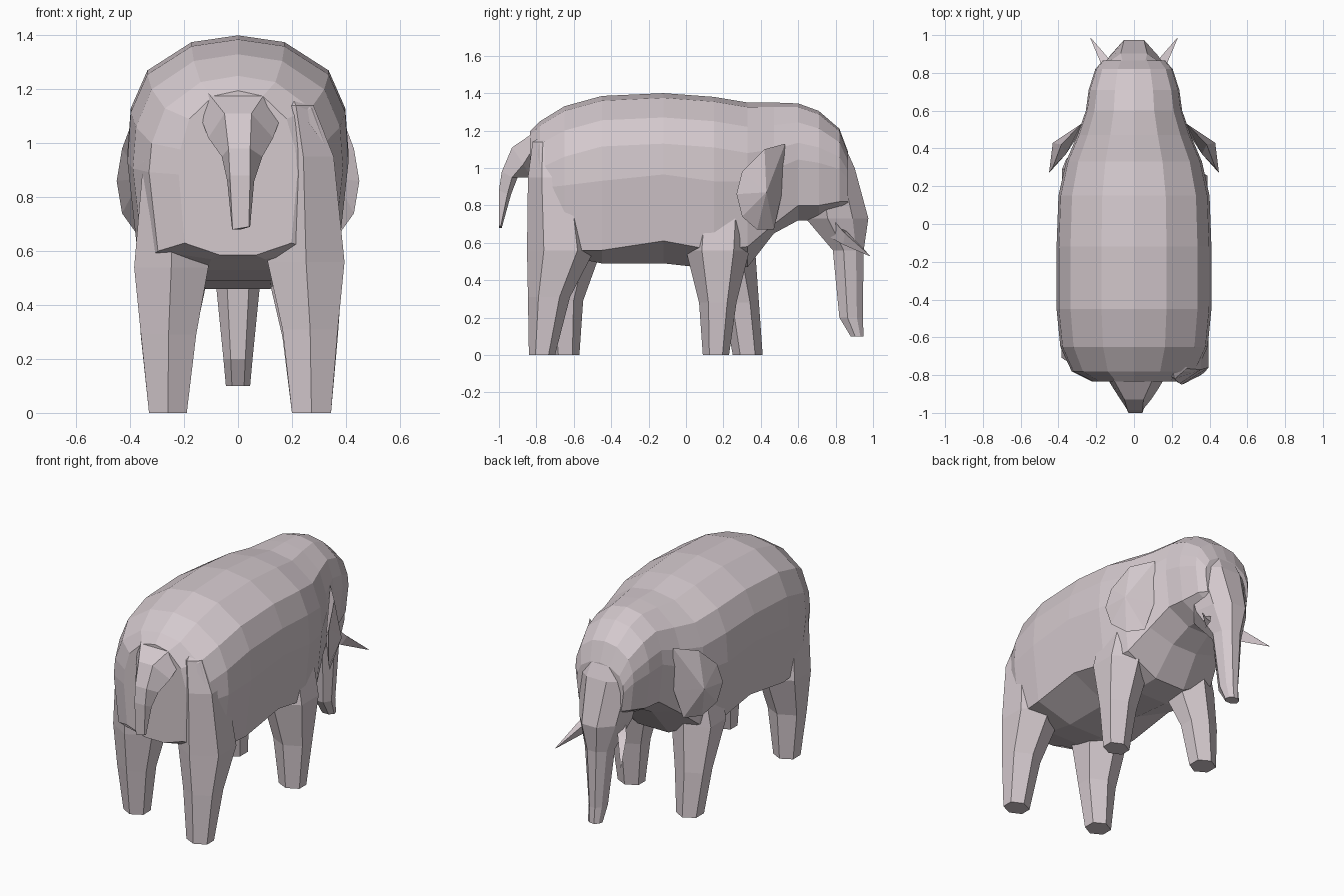
import bpy, bmesh
from math import sin, cos, radians

skin = bpy.data.materials.new("skin")
skin.diffuse_color = (.66, .585, .615, 1)


def finish(name, bm):
    bmesh.ops.recalc_face_normals(bm, faces=bm.faces)
    me = bpy.data.meshes.new(name)
    bm.to_mesh(me)
    bm.free()
    me.materials.append(skin)
    ob = bpy.data.objects.new(name, me)
    bpy.context.collection.objects.link(ob)
    return ob


def loft(name, rings):
    """Skin a list of equal-length point rings and cap both ends."""
    bm = bmesh.new()
    vs = [[bm.verts.new(p) for p in r] for r in rings]
    n = len(rings[0])
    for a, b in zip(vs, vs[1:]):
        for i in range(n):
            j = (i + 1) % n
            bm.faces.new((a[i], a[j], b[j], b[i]))
    bm.faces.new(vs[0])
    bm.faces.new(vs[-1])
    return finish(name, bm)


def hex_ring(z, x0, x1, y0, y1):
    """Horizontal hexagon filling the given limits."""
    cx, cy, rx, ry = (x0 + x1) / 2, (y0 + y1) / 2, (x1 - x0) / 2, (y1 - y0) / 2
    return [(cx + rx * cos(radians(a)) / cos(radians(30)), cy + ry * sin(radians(a)), z)
            for a in range(30, 390, 60)]


def body_ring(y, w, zt, zs, zb):
    """Symmetric cross-section with a round back and a flat underside."""
    k = min(1, (zt - zs) / .7)
    half = [(.42 * w, zt - .025 * k), (.82 * w, zt - .13 * k), (.97 * w, zt - .27 * k),
            (w, .45 * zt + .55 * zs), (.9 * w, zs), (.3 * w, zb)]
    pts = [(0, zt)] + half + [(-x, z) for x, z in reversed(half)]
    return [(x, y, z) for x, z in pts]


# Torso and head: y, half width, top, lower side edge, underside
body = loft("body", [body_ring(*s) for s in (
    (-.835, .22, 1.195, .63, .585), (-.78, .33, 1.25, .60, .57), (-.65, .39, 1.33, .56, .53),
    (-.45, .41, 1.385, .56, .49), (-.12, .41, 1.40, .61, .49), (.15, .40, 1.38, .56, .46),
    (.33, .36, 1.35, .58, .47), (.47, .30, 1.35, .70, .65), (.60, .255, 1.345, .80, .72),
    (.71, .24, 1.305, .80, .72), (.82, .205, 1.21, .82, .74), (.865, .165, 1.09, .82, .74))])

# Trunk: z, half width, back y, front y
trunk = loft("trunk", [
    [(.35 * w, y1, z), (.85 * w, y1 - .25 * (y1 - y0), z), (w, y0 + .35 * (y1 - y0), z),
     (.5 * w, y0, z), (-.5 * w, y0, z), (-w, y0 + .35 * (y1 - y0), z),
     (-.85 * w, y1 - .25 * (y1 - y0), z), (-.35 * w, y1, z)]
    for z, w, y0, y1 in ((1.18, .14, .62, .82), (1.0, .20, .62, .902),
                         (.73, .15, .64, .975), (.56, .09, .785, .95),
                         (.2, .054, .82, .945), (.1, .045, .88, .95))])

# Legs, standing in a staggered stride: z, inner x, outer x, back y, front y
legs = {
    "rear_right_leg": (1, ((0, .20, .345, -.84, -.70), (.31, .165, .37, -.845, -.62),
                           (.56, .11, .395, -.85, -.49), (.95, .13, .355, -.845, -.55),
                           (1.14, .15, .28, -.82, -.6), (1.2, .16, .22, -.72, -.60))),
    "rear_left_leg": (-1, ((0, .19, .33, -.72, -.57), (.29, .155, .36, -.755, -.55),
                           (.54, .11, .385, -.79, -.46), (.95, .13, .35, -.805, -.50),
                           (1.12, .15, .28, -.78, -.55), (1.18, .16, .22, -.70, -.56))),
    "front_right_leg": (1, ((0, .20, .345, .09, .23), (.28, .165, .37, .07, .27),
                            (.56, .10, .39, .0, .34), (.8, .14, .34, .02, .35))),
    "front_left_leg": (-1, ((0, .19, .33, .25, .41), (.28, .16, .36, .20, .39),
                            (.56, .10, .38, .06, .37), (.8, .14, .33, .06, .36))),
}
limbs = [trunk]
for name, (s, sections) in legs.items():
    limbs.append(loft(name, [hex_ring(z, *sorted((s * xi, s * xo)), y0, y1)
                             for z, xi, xo, y0, y1 in sections]))

# Join trunk and legs into one continuous skin
bpy.context.view_layer.objects.active = body
for limb in limbs:
    mod = body.modifiers.new("join", 'BOOLEAN')
    mod.operation, mod.solver, mod.object = 'UNION', 'EXACT', limb
    bpy.ops.object.modifier_apply(modifier=mod.name)
    bpy.data.objects.remove(limb)

# Tail: hangs from the rump; wide at the root, narrow at the end
loft("tail", [
    [(-.11, -.82, 1.185), (.10, -.82, 1.185), (.16, -.82, 1.10), (0, -.81, .95), (-.14, -.82, 1.10)],
    [(-.05, -.93, 1.11), (.05, -.93, 1.11), (.13, -.87, 1.02), (0, -.83, .95), (-.11, -.87, 1.02)],
    [(-.035, -.985, .98), (.045, -.985, .98), (.09, -.93, .95), (.01, -.90, .95), (-.06, -.93, .95)],
    [(-.03, -1.0, .88), (.045, -1.0, .88), (.06, -.955, .86), (.01, -.935, .86), (-.04, -.955, .86)],
    [(-.02, -1.0, .68), (.04, -1.0, .69), (.045, -.99, .69), (.01, -.985, .68), (-.022, -.99, .68)]])

# Ears: leaf-shaped outline with a raised outer ridge and a shallow back
ear = [(.28, .53, 1.13), (.385, .42, 1.10), (.43, .30, .98), (.45, .27, .86),
       (.43, .30, .74), (.38, .38, .67), (.31, .47, .67), (.27, .51, .85)]
for side, s in (("right", 1), ("left", -1)):
    bm = bmesh.new()
    rim = [bm.verts.new((s * x, y, z)) for x, y, z in ear]
    for apex in ((.43, .43, .87), (.36, .37, .87)):
        c = bm.verts.new((s * apex[0], apex[1], apex[2]))
        for i in range(8):
            bm.faces.new((rim[i], rim[(i + 1) % 8], c))
    finish(side + "_ear", bm)

    # Tusks: short triangular spikes
    loft(side + "_tusk", [
        [(s * .07, .77, .72), (s * .13, .79, .72), (s * .09, .77, .63)],
        [(s * .12, .86, .66), (s * .175, .85, .65), (s * .14, .84, .59)],
        [(s * .228, .985, .53), (s * .232, .985, .53), (s * .23, .985, .527)]])
